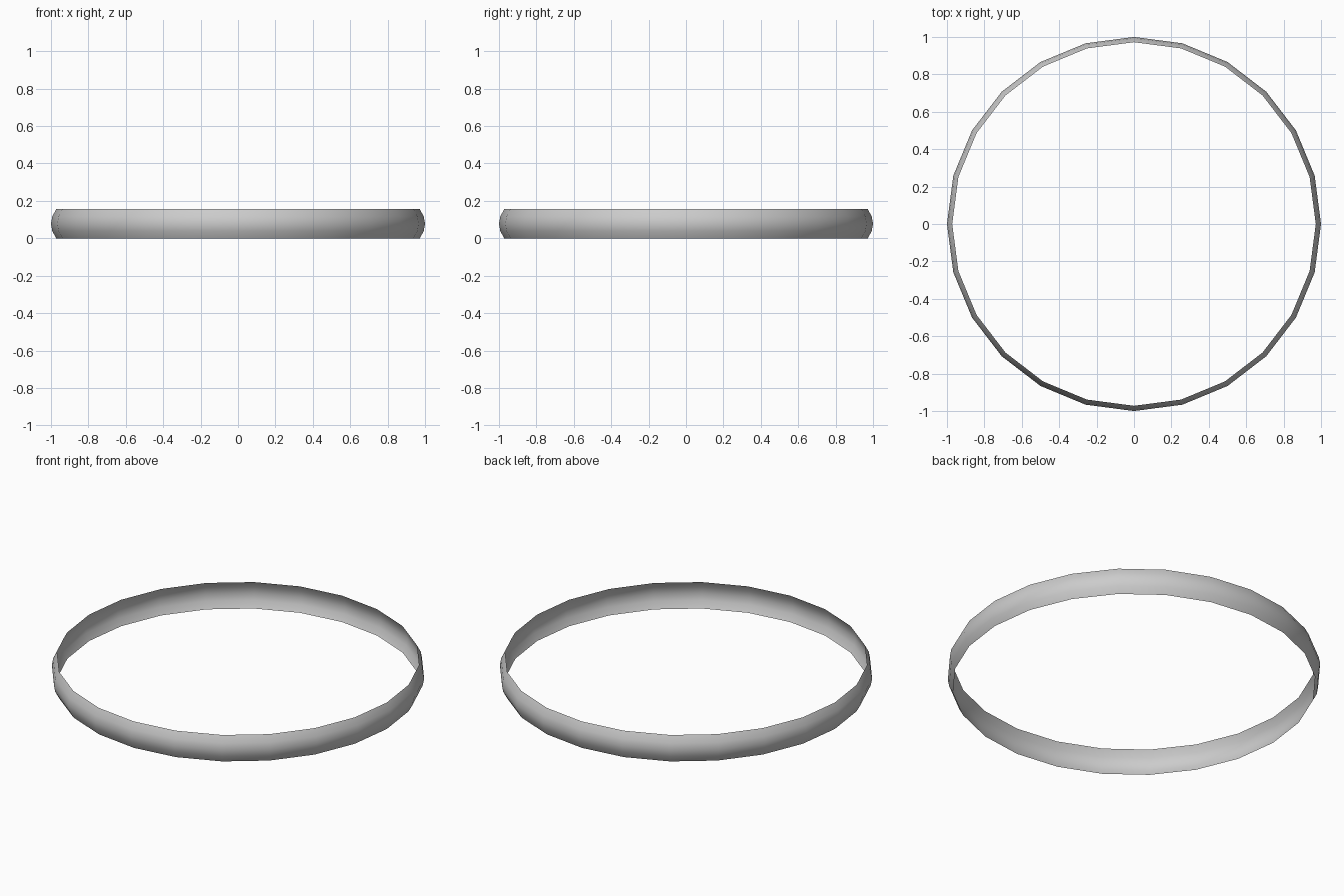
import bpy, bmesh
from math import sin, cos, pi

if "Cube" in bpy.data.objects:
    bpy.data.objects.remove(bpy.data.objects["Cube"])

SIDES = 24
# Outward-bulging strip profile: (radius, height)
PROFILE = [(0.972, 0.0), (0.993, 0.039), (1.0, 0.078), (0.993, 0.117), (0.972, 0.156)]

# Thin open band, a single sheet spun round z
bm = bmesh.new()
rings = [[bm.verts.new((r * cos(2 * pi * i / SIDES), r * sin(2 * pi * i / SIDES), z))
          for i in range(SIDES)] for r, z in PROFILE]
for low, high in zip(rings, rings[1:]):
    for i in range(SIDES):
        j = (i + 1) % SIDES
        face = bm.faces.new((low[i], low[j], high[j], high[i]))
        face.smooth = True

mesh = bpy.data.meshes.new("ring_band")
bm.to_mesh(mesh)
bm.free()
band = bpy.data.objects.new("ring_band", mesh)
bpy.context.collection.objects.link(band)
